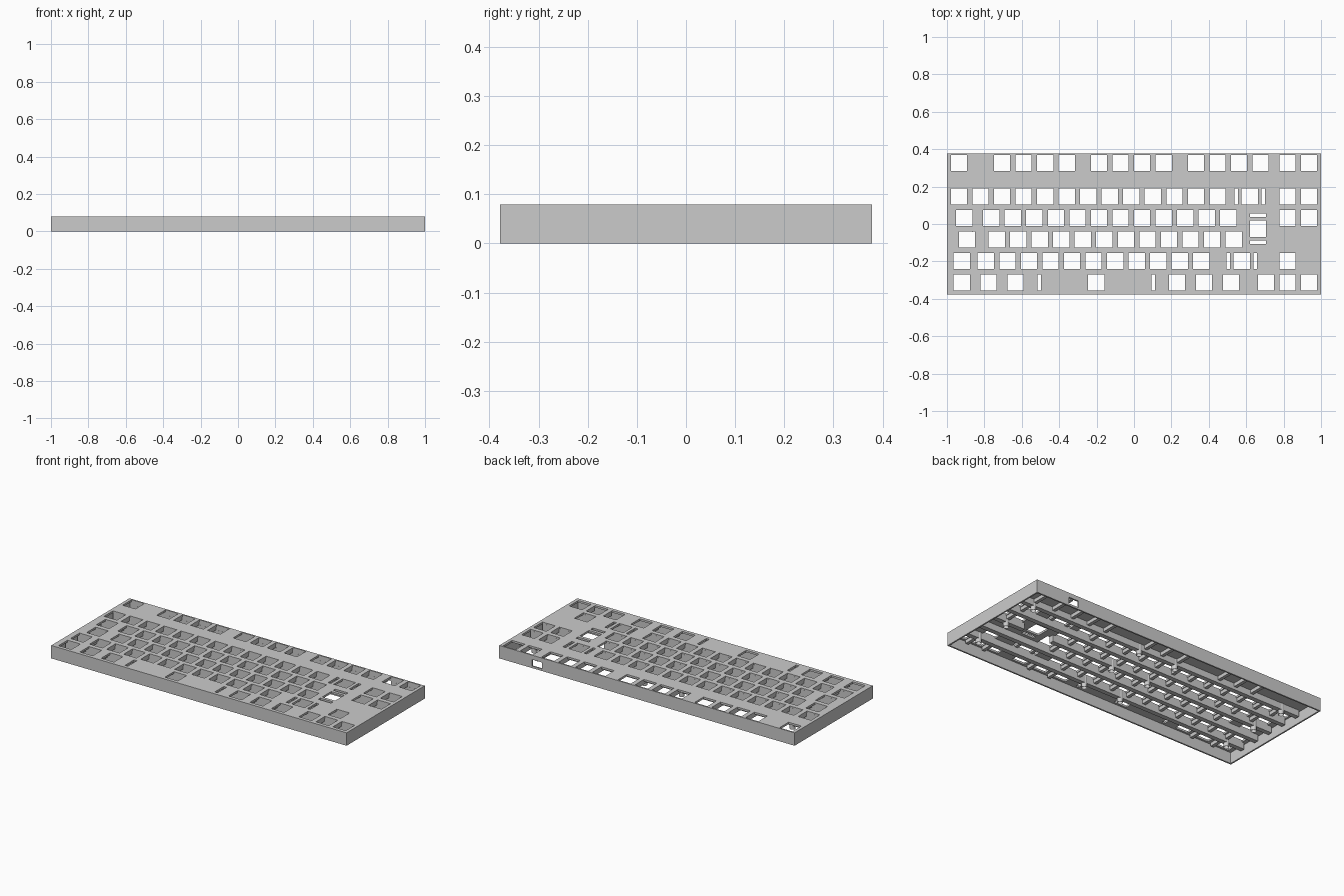
import bpy, bmesh
from mathutils import Matrix, Vector

if "Cube" in bpy.data.objects:
    bpy.data.objects.remove(bpy.data.objects["Cube"])

grey = bpy.data.materials.new("plain_grey")
grey.use_nodes = True
grey.diffuse_color = (0.6, 0.6, 0.6, 1)
grey.node_tree.nodes["Principled BSDF"].inputs["Base Color"].default_value = (0.6, 0.6, 0.6, 1)

U = 0.1152            # key pitch
X0 = -0.936           # centre of first column
HOLE = 0.087
HX, HY, H = 1.0, 0.378, 0.079
WALL, PLATE = 0.009, 0.012
UNDER = H - PLATE
BAR_Z, RIB_Z = 0.028, 0.046
ROW_Y = [0.326, 0.147, 0.032, -0.083, -0.198, -0.313]


def run(start, count):
    return [start + i for i in range(count)]


# key centres per row, in key units
RIGHT = [15.25, 16.25]
ROWS = [
    [0] + run(2, 4) + run(6.5, 4) + run(11, 4) + RIGHT,
    run(0, 13) + [13.5] + RIGHT,
    [0.25] + run(1.5, 12) + RIGHT,
    [0.375] + run(1.75, 12),
    [0.125] + run(1.25, 11) + [13.125, 15.25],
    [0.125, 1.375, 2.625, 6.375, 10.125, 11.375, 12.625, 14.25] + RIGHT,
]


def key_x(u):
    return X0 + u * U


def box(bm, x0, x1, y0, y1, z0, z1):
    centre = Vector((x0 + x1, y0 + y1, z0 + z1)) / 2
    m = Matrix.Translation(centre) @ Matrix.Diagonal((x1 - x0, y1 - y0, z1 - z0, 1))
    bmesh.ops.create_cube(bm, size=1, matrix=m)


def finish(name, bm):
    mesh = bpy.data.meshes.new(name)
    bm.to_mesh(mesh)
    bm.free()
    mesh.materials.append(grey)
    obj = bpy.data.objects.new(name, mesh)
    bpy.context.collection.objects.link(obj)
    return obj


def cut(obj, cutter):
    mod = obj.modifiers.new("cut", "BOOLEAN")
    mod.operation, mod.solver, mod.object = "DIFFERENCE", "EXACT", cutter
    deps = bpy.context.evaluated_depsgraph_get()
    mesh = bpy.data.meshes.new_from_object(obj.evaluated_get(deps))
    obj.modifiers.clear()
    obj.data = mesh
    bpy.data.objects.remove(cutter)


# case shell, open underneath
bm = bmesh.new()
box(bm, -HX, HX, -HY, HY, 0, H)
case = finish("case_shell", bm)
bm = bmesh.new()
box(bm, -HX + WALL, HX - WALL, -HY + WALL, HY - WALL, -0.05, UNDER)
cut(case, finish("cavity_cutter", bm))

# switch and stabiliser openings
bm = bmesh.new()


def opening(x, y, w, d):
    box(bm, x - w / 2, x + w / 2, y - d / 2, y + d / 2, UNDER - 0.02, H + 0.02)


for y, keys in zip(ROW_Y, ROWS):
    for u in keys:
        opening(key_x(u), y, HOLE, HOLE)
for row, u, reach in ((1, 13.5, 0.072), (4, 13.125, 0.072), (5, 6.375, 0.304)):
    for s in (-1, 1):
        opening(key_x(u) + s * reach, ROW_Y[row], 0.019, HOLE)
ENTER_X, ENTER_Y = key_x(13.875), (ROW_Y[2] + ROW_Y[3]) / 2
opening(ENTER_X, ENTER_Y, HOLE, HOLE)
for s in (-1, 1):
    opening(ENTER_X, ENTER_Y + s * 0.072, HOLE, 0.019)
cut(case, finish("opening_cutter", bm))

# cable port in the back wall
bm = bmesh.new()
box(bm, 0.709, 0.777, HY - 0.03, HY + 0.03, 0.012, 0.052)
cut(case, finish("port_cutter", bm))

# long bars between the rows
bm = bmesh.new()
gap = U - HOLE
left, right = key_x(0) - HOLE / 2, key_x(16.25) + HOLE / 2
for i in range(1, 6):
    y = ROW_Y[i] + U / 2
    spans = [(left, right)]
    if i == 3:
        spans = [(left, ENTER_X - 0.1), (ENTER_X + 0.1, right)]
    for a, b in spans:
        box(bm, a, b, y - gap / 2, y + gap / 2, BAR_Z, UNDER + 0.003)
finish("row_bars", bm)

# short ribs between neighbouring keys
bm = bmesh.new()
for i, keys in enumerate(ROWS):
    back = ROW_Y[i] + HOLE / 2
    front = ROW_Y[1] + U / 2 if i == 0 else ROW_Y[i] - HOLE / 2
    for a, b in zip(keys, keys[1:]):
        if b - a < 1.3:
            x = key_x((a + b) / 2)
            box(bm, x - 0.01, x + 0.01, front, back, RIB_Z, UNDER + 0.003)
finish("key_ribs", bm)

# hollow screw posts
bm = bmesh.new()
for x in (-0.865, -0.115, 0.137, 0.882):
    for y in (ROW_Y[1] + U / 2, ENTER_Y, ROW_Y[5] + U / 2):
        tube = bmesh.ops.create_cone(
            bm, cap_ends=True, segments=24, radius1=0.016, radius2=0.016,
            depth=UNDER, matrix=Matrix.Translation((x, y, 0.003 + UNDER / 2)))
        tip = min({f for v in tube["verts"] for f in v.link_faces},
                  key=lambda f: f.calc_center_median().z)
        bmesh.ops.inset_region(bm, faces=[tip], thickness=0.008)
        bmesh.ops.translate(bm, verts=tip.verts, vec=(0, 0, 0.04))
posts = finish("screw_posts", bm)
bpy.ops.object.select_all(action="DESELECT")
posts.select_set(True)
bpy.context.view_layer.objects.active = posts
bpy.ops.object.shade_smooth_by_angle()
